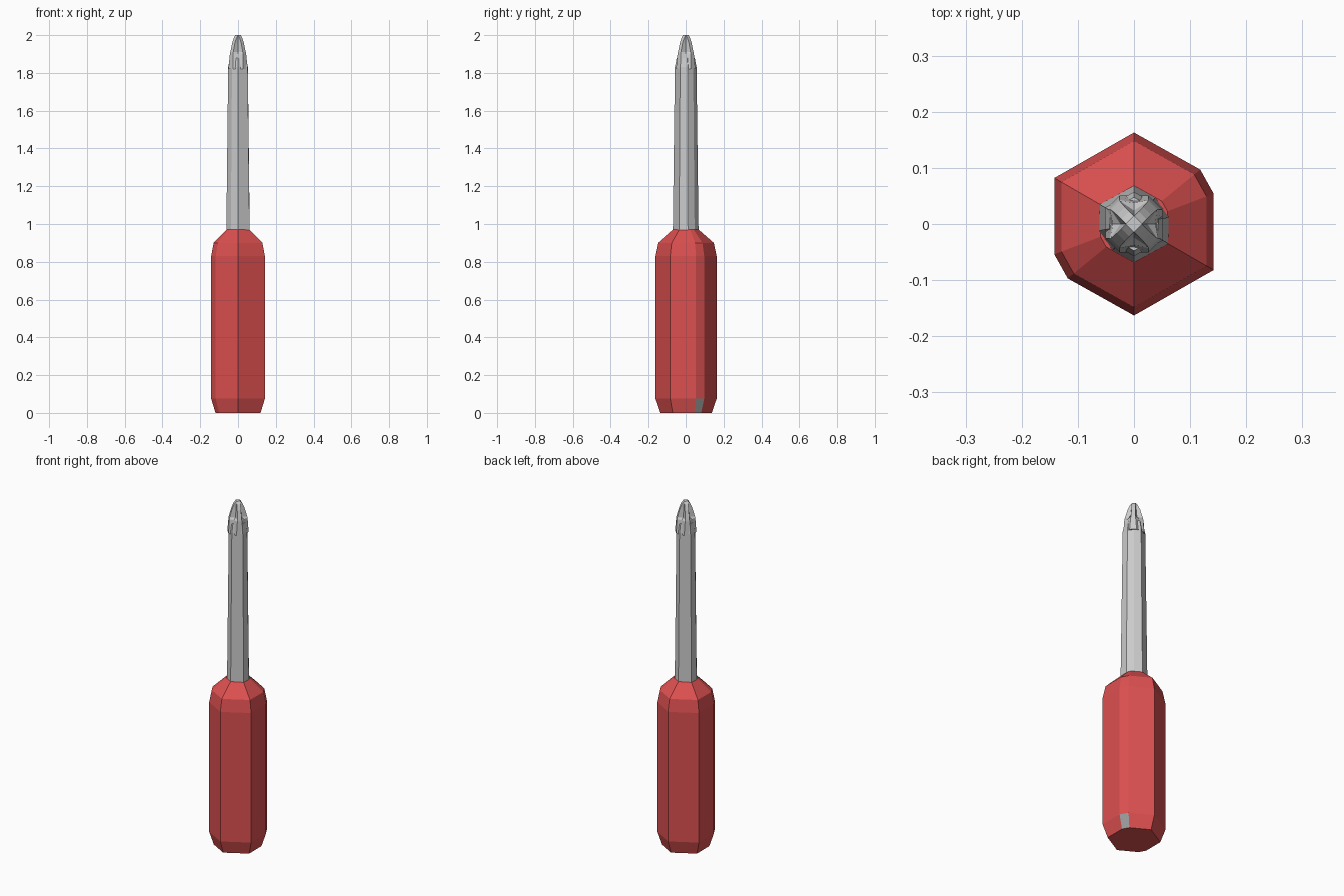
import bpy
from math import cos, sin, pi

if "Cube" in bpy.data.objects:
    bpy.data.objects.remove(bpy.data.objects["Cube"])


def material(name, colour):
    mat = bpy.data.materials.new(name)
    mat.diffuse_color = (*colour, 1)
    mat.use_nodes = True
    mat.node_tree.nodes["Principled BSDF"].inputs["Base Color"].default_value = mat.diffuse_color
    return mat


def loft(name, rings):
    """Skin a stack of equal-count rings [(points, z), ...] and cap the ends."""
    n = len(rings[0][0])
    verts = [(x, y, z) for pts, z in rings for x, y in pts]
    faces = [tuple(reversed(range(n)))]
    for r in range(len(rings) - 1):
        for i in range(n):
            j = (i + 1) % n
            faces.append((r * n + i, r * n + j, (r + 1) * n + j, (r + 1) * n + i))
    faces.append(tuple(range((len(rings) - 1) * n, len(rings) * n)))
    mesh = bpy.data.meshes.new(name)
    mesh.from_pydata(verts, [], faces)
    obj = bpy.data.objects.new(name, mesh)
    bpy.context.collection.objects.link(obj)
    return obj


def scaled(pts, s):
    return [(x * s, y * s) for x, y in pts]


def mirrored(half):
    """Complete a section by turning its half through 180 degrees."""
    return half + [(-x, -y) for x, y in half]


# Handle: hexagon with two opposite corners cut off
hexagon = mirrored([(0.142, -0.082), (0.142, 0.054), (0.118, 0.097), (0, 0.163)])
handle = loft("handle", [(scaled(hexagon, s), z) for s, z in
                         [(0.84, 0), (1, 0.075), (1, 0.83), (0.91, 0.90), (0.42, 0.97)]])
handle.data.materials.append(material("red", (0.72, 0.08, 0.08)))
handle.data.materials.append(material("grey", (0.33, 0.33, 0.33)))
handle.data.polygons[2].material_index = 1  # small grey patch on the cut corner

# Shaft: slightly tapered eight-sided bar
section = mirrored([(0.061, -0.035), (0.062, 0.012), (0.038, 0.047), (0, 0.068)])
loft("shaft", [(scaled(section, s), z) for s, z in [(1, 0.95), (0.84, 1.83), (0.70, 1.88)]])


# Tip: four diagonal blades with notches between them
def cross(blade, half_width, notch):
    pts = []
    for k in range(4):
        a = pi / 4 + k * pi / 2
        for w in (-half_width, half_width):
            pts.append((blade * cos(a) - w * sin(a), blade * sin(a) + w * cos(a)))
        pts.append((notch * cos(a + pi / 4), notch * sin(a + pi / 4)))
    return pts


loft("cross_tip", [(cross(b, w, n), z) for b, w, n, z in [
    (0.054, 0.018, 0.050, 1.82),
    (0.049, 0.012, 0.038, 1.90),
    (0.047, 0.011, 0.024, 1.91),
    (0.033, 0.010, 0.018, 1.96),
    (0.022, 0.010, 0.016, 1.985),
    (0.0105, 0.010, 0.0146, 2.0)]])
